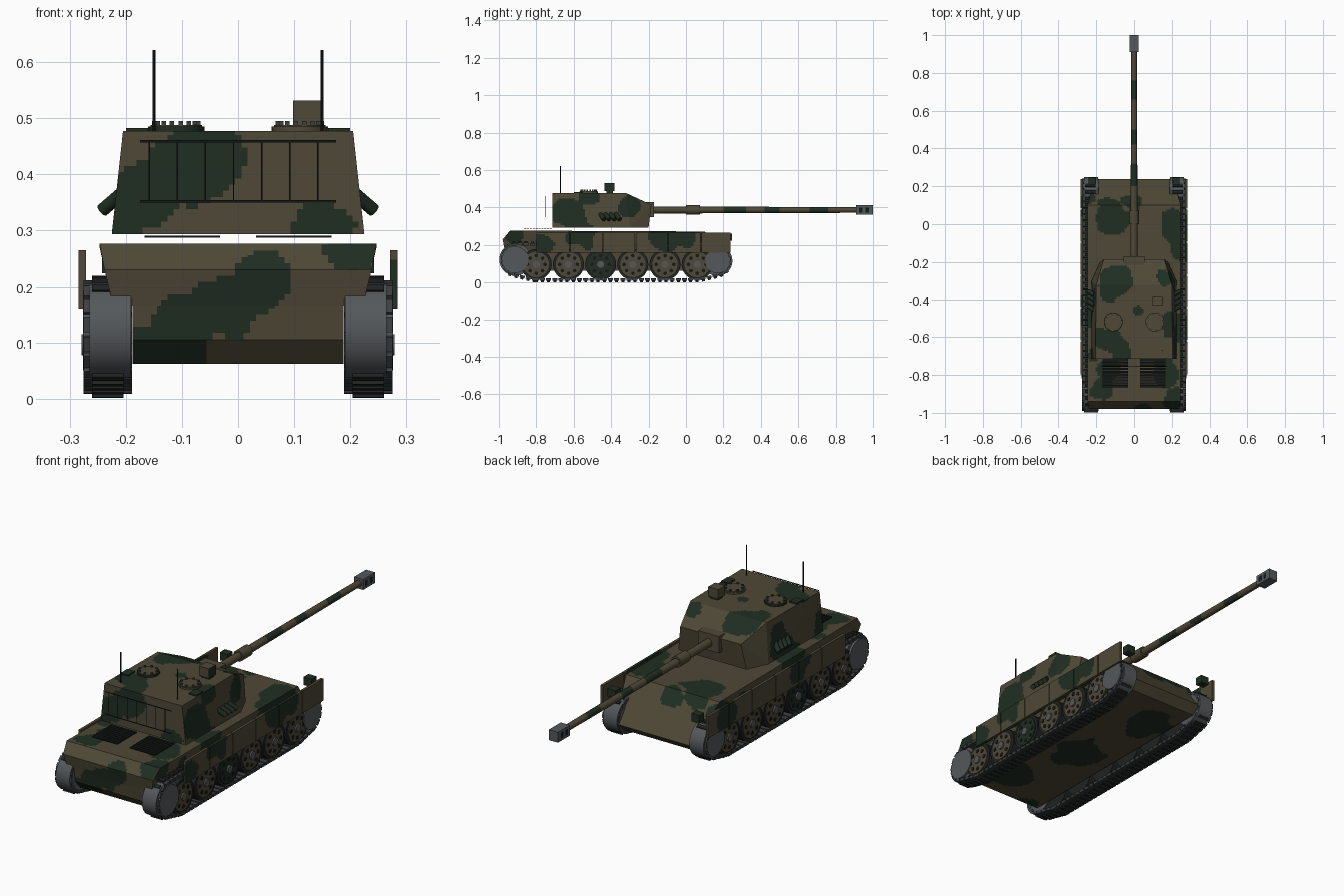
import bpy, bmesh, math
from mathutils import Vector, Matrix, noise, geometry

if "Cube" in bpy.data.objects:
    bpy.data.objects.remove(bpy.data.objects["Cube"])


def mat(name, rgb):
    m = bpy.data.materials.new(name)
    m.diffuse_color = (*rgb, 1)
    m.use_nodes = True
    m.node_tree.nodes["Principled BSDF"].inputs["Base Color"].default_value = m.diffuse_color
    return m


BROWN = mat("earth brown", (0.077, 0.065, 0.037))
GREEN = mat("dark green", (0.014, 0.027, 0.016))
STEEL = mat("steel grey", (0.09, 0.098, 0.104))
TRACK = mat("track grey", (0.045, 0.05, 0.053))
RUBBER = mat("dark rubber", (0.014, 0.017, 0.015))
BLACK = mat("near black", (0.008, 0.010, 0.010))

# Camouflage patches: x, y, z, radius
PATCHES = [
    (-.12, .04, .27, .11), (-.02, .12, .25, .06), (.23, .0, .27, .09), (-.22, -.1, .2, .06),
    (-.1, -.3, .46, .1), (.17, -.3, .40, .075), (.21, -.52, .47, .07),
    (-.12, -.62, .48, .08), (-.08, -.71, .42, .08), (-.16, -.71, .36, .06), (-.21, -.70, .32, .05),
    (-.13, -.77, .28, .06), (.17, -.8, .28, .06), (-.17, -.88, .28, .06), (.22, -.93, .265, .06),
    (.26, -.55, .25, .08), (.22, -.62, .36, .09), (.16, -.72, .305, .055), (.28, -.76, .21, .06),
    (-.1, -.97, .13, .06), (-.03, -.97, .165, .055), (.05, -.97, .205, .055),
    (-.26, -.45, .24, .09), (-.22, -.4, .36, .08), (0, -.4, .06, .12), (.1, -.75, .06, .1),
    (-.08, 0, .06, .12), (-.12, -.94, .07, .08), (0, .26, .39, .06), (0, .47, .39, .04),
    (0, .72, .385, .05), (-.27, .1, .2, .08), (.26, -.12, .24, .08), (.02, -.46, .48, .025),
]


def is_green(p):
    w = 1 + 0.45 * noise.noise(p * 12)
    return any((p - Vector(b[:3])).length < b[3] * w for b in PATCHES)


def finish(bm, name, mats, smooth=False):
    bmesh.ops.recalc_face_normals(bm, faces=bm.faces)
    me = bpy.data.meshes.new(name)
    bm.to_mesh(me)
    bm.free()
    for m in mats:
        me.materials.append(m)
    ob = bpy.data.objects.new(name, me)
    bpy.context.collection.objects.link(ob)
    if smooth:
        bpy.ops.object.select_all(action='DESELECT')
        ob.select_set(True)
        bpy.context.view_layer.objects.active = ob
        bpy.ops.object.shade_smooth_by_angle(angle=math.radians(35))
    return ob


def camo(bm, name, step=0.011, smooth=False):
    """Slice the mesh into a fine grid, then colour each face by patch."""
    for ax in range(3):
        lo = min(v.co[ax] for v in bm.verts)
        hi = max(v.co[ax] for v in bm.verts)
        no = Vector((0, 0, 0))
        no[ax] = 1
        for i in range(1, int((hi - lo) / step) + 1):
            if lo + i * step < hi - 0.002:
                bmesh.ops.bisect_plane(bm, geom=bm.verts[:] + bm.edges[:] + bm.faces[:],
                                       plane_co=no * (lo + i * step), plane_no=no)
    for f in bm.faces:
        f.material_index = int(is_green(f.calc_center_median()))
    return finish(bm, name, [BROWN, GREEN], smooth)


def add_box(bm, lo, hi, rot=None):
    lo, hi = Vector(lo), Vector(hi)
    m = Matrix.Translation((lo + hi) / 2) @ Matrix.Diagonal((*(hi - lo), 1))
    bmesh.ops.create_cube(bm, size=1, matrix=(rot @ m) if rot else m)


def add_rod(bm, a, b, r, r2=None, seg=16):
    a, b = Vector(a), Vector(b)
    q = (b - a).to_track_quat('Z', 'Y').to_matrix().to_4x4()
    bmesh.ops.create_cone(bm, cap_ends=True, segments=seg, radius1=r, radius2=r if r2 is None else r2,
                          depth=(b - a).length, matrix=Matrix.Translation((a + b) / 2) @ q)


def box(name, lo, hi, m):
    bm = bmesh.new()
    add_box(bm, lo, hi)
    return finish(bm, name, [m])


def rod(name, a, b, r, m, seg=16):
    bm = bmesh.new()
    add_rod(bm, a, b, r, seg=seg)
    return finish(bm, name, [m], True)


def shell(points):
    """Symmetric convex body from half of its corners."""
    bm = bmesh.new()
    for x, y, z in points:
        for s in (-1, 1):
            bm.verts.new((s * x, y, z))
    bmesh.ops.convex_hull(bm, input=bm.verts)
    bmesh.ops.dissolve_limit(bm, angle_limit=0.01, verts=bm.verts, edges=bm.edges)
    return bm


# Hull
camo(shell([(.247, -.94, .277), (.247, .10, .272), (.238, -.98, .23), (.222, -.968, .165),
            (.222, .187, .165)]), "upper_hull")
camo(shell([(.188, -.968, .165), (.188, -.96, .105), (.188, -.92, .062), (.188, .187, .165),
            (.188, .238, .10), (.188, .20, .062)]), "lower_hull")

# Turret and mantlet
camo(shell([(.225, -.715, .294), (.225, -.30, .294), (.18, -.20, .294), (.205, -.715, .477),
            (.20, -.32, .477), (.16, -.185, .415)]), "turret")
bm = bmesh.new()
add_box(bm, (-.055, -.22, .35), (.055, -.17, .43))
camo(bm, "mantlet")

# Gun barrel, collar and muzzle brake
bm = bmesh.new()
add_rod(bm, (0, -.18, .387), (0, .92, .387), .019, .015)
camo(bm, "gun_barrel", .02, True)
bm = bmesh.new()
add_rod(bm, (0, 0, .387), (0, .075, .387), .026)
camo(bm, "barrel_collar", .02, True)
box("muzzle_brake", (-.024, .91, .362), (.024, 1, .412), STEEL)
for s in (-1, 1):
    for y in (.925, .96):
        box("muzzle_slot", (s * .024 - .0006, y, .374), (s * .024 + .0006, y + .018, .400), BLACK)

# Hatches with periscopes
for s in (-1, 1):
    rod("hatch_ring", (s * .11, -.52, .476), (s * .11, -.52, .485), .05, GREEN if s < 0 else BROWN, 24)
    rod("hatch_lid", (s * .11, -.52, .476), (s * .11, -.52, .488), .046, BROWN, 24)
    bm = bmesh.new()
    for i in range(8):
        a = i * math.pi / 4 + .2
        x, y = s * .11 + .04 * math.cos(a), -.52 + .04 * math.sin(a)
        add_box(bm, (x - .004, y - .004, .486), (x + .004, y + .004, .495))
    finish(bm, "hatch_periscopes", [TRACK])
    box("roof_box", (s * .18 - .02, -.60, .47), (s * .18 + .02, -.55, .483), GREEN)
    rod("antenna", (s * .15, -.67, .47), (s * .15, -.67, .622), .0028, BLACK, 8)

# Sight on the roof
box("sight_base", (.105, -.425, .475), (.145, -.39, .49), GREEN)
box("sight_head", (.098, -.435, .487), (.149, -.383, .532), BROWN)
box("sight_side_plate", (.149, -.435, .487), (.151, -.383, .532), GREEN)

# Rear stowage rack
bm = bmesh.new()
for z in (.352, .459):
    add_rod(bm, (-.175, -.753, z), (.175, -.753, z), .0025, seg=6)
for i in range(7):
    x = (i - 3) * .05 - .008
    add_rod(bm, (x, -.753, .352), (x, -.753, .459), .0015, seg=6)
finish(bm, "stowage_rack", [RUBBER])

# Engine grilles
for s in (-1, 1):
    x0, x1 = sorted((s * .032, s * .167))
    bm = bmesh.new()
    for i in range(10):
        y = -.865 + i * .0153
        add_box(bm, (x0, y, .287), (x1, y + .0115, .291))
    finish(bm, "grille_slats", [BLACK])

WHEELS = [-.80 + i * .172 for i in range(6)]
ENDS = [(-.912, .122), (.168, .115)]


def track_loop():
    """Closed belt line in y, z wrapped around all the wheels."""
    circles = [(y, .10, .084) for y in WHEELS] + [(-.899, .122, .083), (.156, .115, .077)]
    pts = [Vector((y + r * math.cos(k * math.tau / 48), z + r * math.sin(k * math.tau / 48)))
           for y, z, r in circles for k in range(48)]
    ring = [pts[i] for i in geometry.convex_hull_2d(pts)]
    out, carry, step = [], 0.0, .033
    for a, b in zip(ring, ring[1:] + ring[:1]):
        d = (b - a).length
        while carry < d:
            out.append((a.lerp(b, carry / d), math.atan2(b.y - a.y, b.x - a.x)))
            carry += step
        carry -= d
    area = sum(a.x * b.y - b.x * a.y for a, b in zip(ring, ring[1:] + ring[:1]))
    return out, (-1 if area > 0 else 1)


LOOP, OUT = track_loop()

for s in (-1, 1):
    # Track links and ground lugs
    links, lugs = bmesh.new(), bmesh.new()
    for p, ang in LOOP:
        rot = Matrix.Translation((s * .232, p.x, p.y)) @ Matrix.Rotation(ang, 4, 'X')
        add_box(links, (-.043, -.0135, -.007), (.043, .0135, .007), rot)
        if (p.x < -.92 or p.x > .18) and .065 < p.y < .165:
            continue
        z0, z1 = sorted((OUT * .006, OUT * .015))
        add_box(lugs, (-.028, -.008, z0), (.028, .008, z1), rot)
    finish(links, "track_links", [TRACK])
    finish(lugs, "track_lugs", [RUBBER])

    # End drums
    for (y, z), r in zip(ENDS, (.086, .080)):
        rod("end_drum", (s * .191, y, z), (s * .265, y, z), r, STEEL, 40)
        rod("drum_face", (s * .23, y, z), (s * .276, y, z), r - .015, STEEL, 32)

    # Road wheels
    for i, y in enumerate(WHEELS):
        rod("wheel_tyre", (s * .195, y, .096), (s * .268, y, .096), .083, RUBBER, 28)
        rod("wheel_disc", (s * .22, y, .096), (s * .272, y, .096), .068,
            GREEN if i == 2 else BROWN, 28)
        rod("wheel_hub", (s * .22, y, .096), (s * .279, y, .096), .019, STEEL, 12)
        bm = bmesh.new()
        for k in range(8):
            a = k * math.pi / 4
            c = (y + .047 * math.cos(a), .096 + .047 * math.sin(a))
            add_rod(bm, (s * .266, *c), (s * .274, *c), .010, seg=8)
        finish(bm, "wheel_holes", [BLACK])

    # Side skirts in panels
    edges = [-.80] + [-.62 + i * .175 for i in range(5)] + [.24]
    x0, x1 = sorted((s * .271, s * .284))
    for a, b in zip(edges, edges[1:]):
        bm = bmesh.new()
        add_box(bm, (x0, a + .002, .16), (x1, b - .002, .265))
        camo(bm, "side_skirt")

    # Headlights
    x0, x1 = sorted((s * .20, s * .242))
    box("headlight", (x0, .208, .224), (x1, .246, .262), GREEN)

    # Smoke launchers
    for i in range(4):
        y = -.45 + i * .028
        rod("smoke_launcher", (s * .205, y - .01, .368), (s * .242, y + .012, .336), .012, GREEN, 12)
